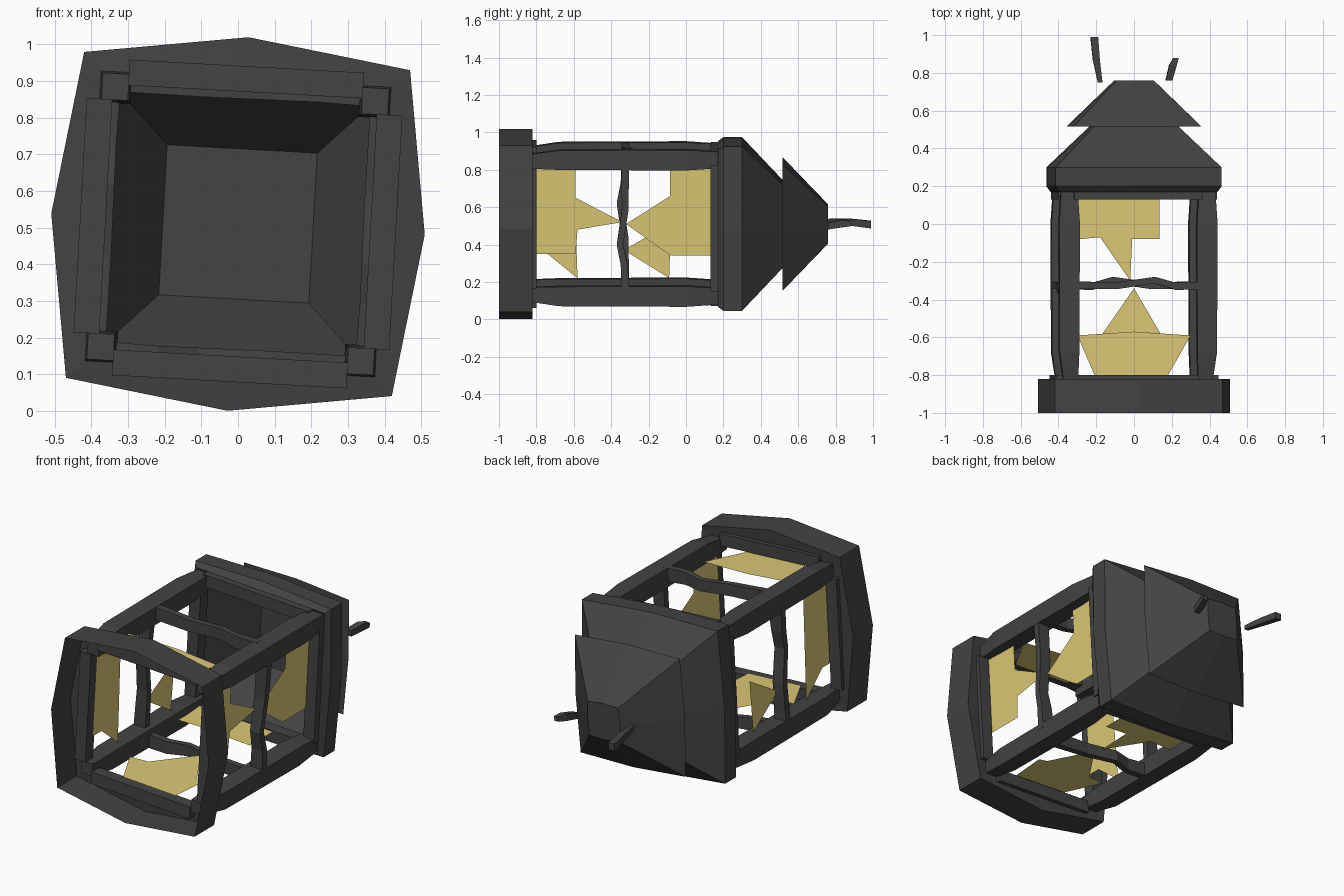
import bpy
from math import pi
from mathutils import Matrix, Vector

if "Cube" in bpy.data.objects:
    bpy.data.objects.remove(bpy.data.objects["Cube"])


def material(name, color):
    m = bpy.data.materials.new(name)
    m.use_nodes = True
    m.diffuse_color = (*color, 1)
    bsdf = m.node_tree.nodes["Principled BSDF"]
    bsdf.inputs["Base Color"].default_value = (*color, 1)
    bsdf.inputs["Roughness"].default_value = 0.8
    return m


IRON = material("dark iron", (0.056, 0.056, 0.056))
GLASS = material("amber glass", (0.72, 0.58, 0.18))
TWIST = 0.056        # the lantern lies slightly rolled about its long axis
CENTRE = 0.51


def side(k):
    """Frame of one lantern side: x along it, y down the axis, z outward."""
    return Matrix.Translation((0, 0, CENTRE)) @ Matrix.Rotation(TWIST + k * pi / 2, 4, "Y")


def add(name, verts, faces, mat, frame):
    mesh = bpy.data.meshes.new(name)
    mesh.from_pydata([frame @ Vector(v) for v in verts], [], faces)
    mesh.materials.append(mat)
    mesh.update()
    ob = bpy.data.objects.new(name, mesh)
    bpy.context.collection.objects.link(ob)
    return ob


def skin(rings, caps=True):
    """Bridge equal rings of points into a tube."""
    n, m = len(rings[0]), len(rings)
    faces = [(i * n + j, i * n + (j + 1) % n,
              (i + 1) * n + (j + 1) % n, (i + 1) * n + j)
             for i in range(m - 1) for j in range(n)]
    if caps:
        faces.append(tuple(reversed(range(n))))
        faces.append(tuple(range((m - 1) * n, m * n)))
    return [p for r in rings for p in r], faces


def shell(name, profile, caps=True):
    """Eight-sided body from (y, corner half-width, middle half-width)."""
    rings = []
    for y, c, b in profile:
        rings.append([(-c, y, c), (0, y, b), (c, y, c), (b, y, 0),
                      (c, y, -c), (0, y, -b), (-c, y, -c), (-b, y, 0)])
    add(name, *skin(rings, caps), IRON, side(0))


def beam(name, path, axis, frame, depth=1):
    """Beam through (x, y, z, half-width) points; depth scales its second width."""
    a, b = [i for i in range(3) if i != axis]
    rings = []
    for *p, h in path:
        ring = []
        for s, t in ((-1, -1), (1, -1), (1, 1), (-1, 1)):
            q = list(p)
            q[a] += s * h
            q[b] += t * h * depth
            ring.append(q)
        rings.append(ring)
    add(name, *skin(rings), IRON, frame)


def pane(name, outline, k):
    """Broken sheet of glass, outlined as (along side, along axis)."""
    add(name, [(u - 0.02, y, 0.355) for u, y in outline],
        [tuple(range(len(outline)))], GLASS, side(k))


# Base rim: a thin-walled tray, open at the front, with a flat frame at the back
shell("base_rim", [(-1, 0.445, 0.51), (-0.82, 0.445, 0.51),
                   (-0.83, 0.365, 0.37)], caps=False)

# Lower roof with its collar and hollow inside
shell("lower_roof", [(0.50, 0.205, 0.205), (0.19, 0.37, 0.37), (0.17, 0.42, 0.42),
                     (0.20, 0.44, 0.46), (0.30, 0.44, 0.46), (0.53, 0.21, 0.215)])

# Upper roof
shell("upper_roof", [(0.515, 0.34, 0.355), (0.76, 0.098, 0.105)])

# Frame, one set for each side
for k, name in enumerate(("top", "left", "bottom", "right")):
    f = side(k)
    bend = 0.028 * (-1) ** k
    beam(name + "_post", [(0.355, -0.86, 0.355, 0.036), (0.365, -0.68, 0.365, 0.052),
                          (0.365, 0, 0.365, 0.055), (0.365, 0.2, 0.365, 0.042)], 1, f)
    beam(name + "_base_rail", [(-0.32, -0.835, 0.396, 0.035),
                               (0.32, -0.835, 0.396, 0.035)], 0, f)
    beam(name + "_roof_rail", [(-0.34, 0.165, 0.385, 0.035),
                               (0.34, 0.165, 0.385, 0.035)], 0, f)
    beam(name + "_middle_bar", [(-0.34, -0.325, 0.38, 0.02), (-0.1, -0.325, 0.375, 0.018),
                                (0.09, -0.325 + bend, 0.375, 0.017),
                                (0.2, -0.33, 0.38, 0.019),
                                (0.34, -0.325, 0.38, 0.021)], 0, f, depth=1.9)

# Broken panes
pane("top_base_pane", [(-0.3, -0.59), (0, -0.57), (0.3, -0.59),
                       (0.17, -0.82), (-0.2, -0.82)], 0)
pane("bottom_base_pane", [(0.28, -0.6), (0.17, -0.585), (0, -0.34), (-0.14, -0.58),
                          (-0.19, -0.59), (-0.17, -0.82), (0.17, -0.82)], 2)
pane("bottom_roof_pane", [(0.34, 0.13), (-0.135, 0.13), (-0.135, -0.08), (0.01, -0.08),
                          (0.02, -0.3), (0.18, -0.07), (0.34, -0.085)], 2)
pane("left_base_pane", [(-0.3, -0.82), (-0.3, -0.59), (-0.14, -0.59), (-0.01, -0.34),
                        (0.03, -0.58), (0.16, -0.59), (0.16, -0.82)], 1)
pane("left_roof_pane", [(-0.3, 0.13), (-0.3, -0.085), (-0.15, -0.085), (0, -0.32),
                        (0.13, -0.14), (0.17, -0.08), (0.17, 0.13)], 1)
pane("right_base_pane", [(0.32, -0.82), (0.32, -0.6), (-0.29, -0.58),
                         (-0.16, -0.74), (-0.16, -0.82)], 3)
pane("right_roof_pane", [(0.01, -0.08), (-0.14, -0.33), (-0.29, -0.09)], 3)

# Snapped ends of the carrying ring
beam("right_handle_stub", [(-0.18, 0.75, 0.005, 0.012), (-0.2, 0.87, 0, 0.018),
                           (-0.21, 0.99, -0.015, 0.02)], 1, side(0))
beam("left_handle_stub", [(0.185, 0.76, 0, 0.018), (0.205, 0.84, 0.015, 0.02),
                          (0.222, 0.88, 0.015, 0.014)], 1, side(0))

# Consistent outward normals on the ironwork
bpy.ops.object.select_all(action="DESELECT")
for ob in bpy.context.collection.objects:
    if ob.type == "MESH" and ob.data.materials and ob.data.materials[0] == IRON:
        ob.select_set(True)
        bpy.context.view_layer.objects.active = ob
bpy.ops.object.mode_set(mode="EDIT")
bpy.ops.mesh.select_all(action="SELECT")
bpy.ops.mesh.normals_make_consistent(inside=False)
bpy.ops.object.mode_set(mode="OBJECT")
